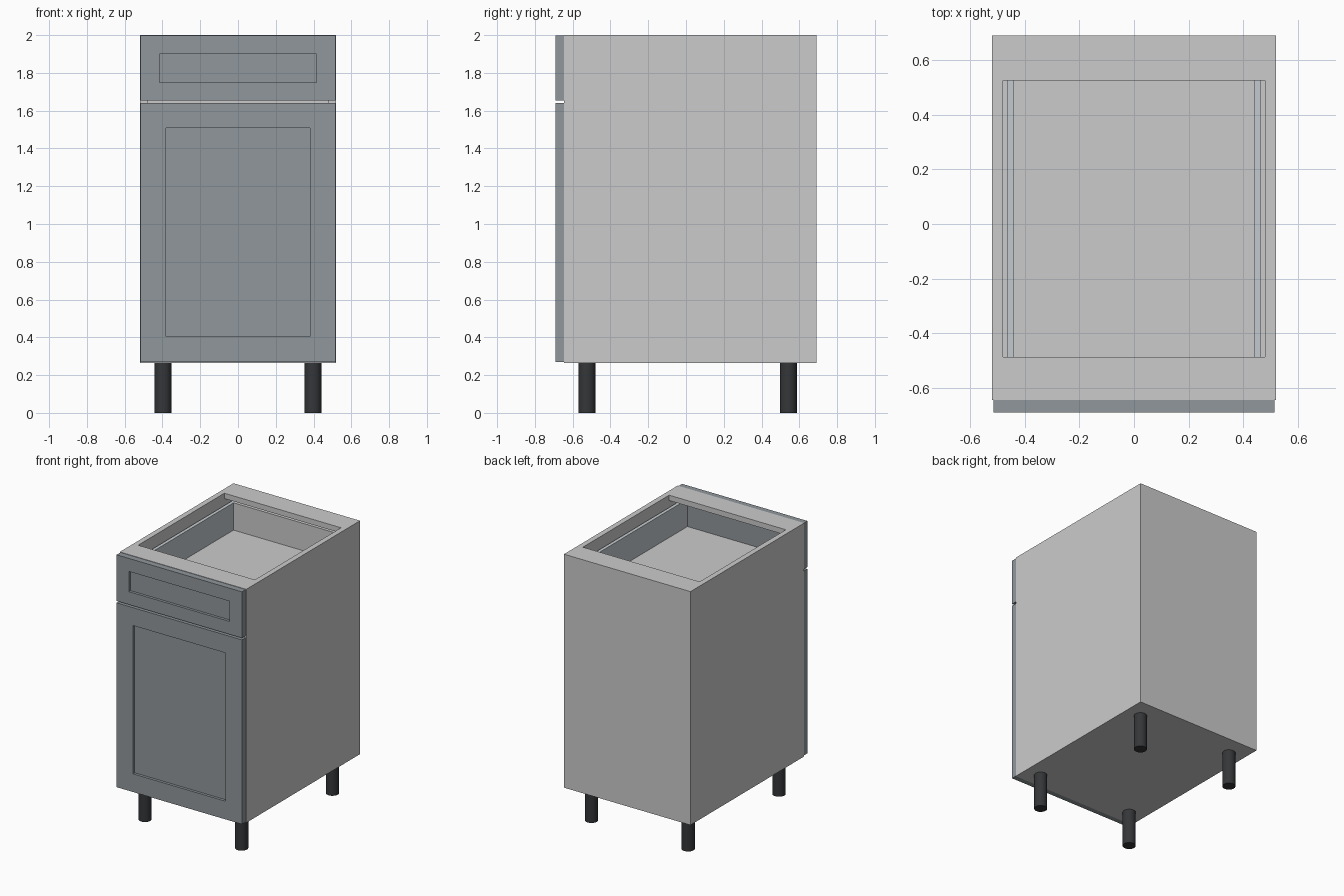
import bpy
import bmesh

if "Cube" in bpy.data.objects:
    bpy.data.objects.remove(bpy.data.objects["Cube"])


def material(name, rgb):
    m = bpy.data.materials.new(name)
    m.diffuse_color = (*rgb, 1)
    m.use_nodes = True
    m.node_tree.nodes["Principled BSDF"].inputs["Base Color"].default_value = m.diffuse_color
    return m


paint = material("slate_paint", (0.28, 0.31, 0.33))
metal = material("runner_grey", (0.55, 0.59, 0.62))
black = material("black_plastic", (0.035, 0.037, 0.04))


def finish(bm, name, mat):
    mesh = bpy.data.meshes.new(name)
    bm.to_mesh(mesh)
    bm.free()
    obj = bpy.data.objects.new(name, mesh)
    bpy.context.collection.objects.link(obj)
    if mat:
        mesh.materials.append(mat)
    return obj


def box_bmesh(x0, x1, y0, y1, z0, z1):
    bm = bmesh.new()
    bmesh.ops.create_cube(bm, size=1)
    for v in bm.verts:
        v.co = (x1 if v.co.x > 0 else x0,
                y1 if v.co.y > 0 else y0,
                z1 if v.co.z > 0 else z0)
    return bm


def box(name, x0, x1, y0, y1, z0, z1, mat=None):
    return finish(box_bmesh(x0, x1, y0, y1, z0, z1), name, mat)


def shaker_front(name, half_w, z0, z1, panel_half_w, pz0, pz1, depth=0.02):
    """Slab with a framed, recessed centre panel on its -y face."""
    bm = box_bmesh(-half_w, half_w, FRONT, CASE_FRONT, z0, z1)
    bm.normal_update()
    face = min(bm.faces, key=lambda f: f.normal.y)
    bmesh.ops.inset_region(bm, faces=[face], thickness=0.05)
    mid = (z0 + z1) / 2

    def place(y):
        for v in face.verts:
            v.co = (panel_half_w if v.co.x > 0 else -panel_half_w, y,
                    pz1 if v.co.z > mid else pz0)

    place(FRONT)
    bmesh.ops.inset_region(bm, faces=[face], thickness=0.001)
    place(FRONT + depth)
    return finish(bm, name, paint)


FRONT, CASE_FRONT, BACK = -0.69, -0.645, 0.69
BASE, TOP, T = 0.265, 2.0, 0.04
W, INNER = 0.52, 0.48

# Carcass: two sides, floor, back and two top rails
for side, s in (("left", -1), ("right", 1)):
    xs = sorted((s * INNER, s * W))
    box(side + "_side_panel", *xs, CASE_FRONT, BACK, BASE, TOP)
box("bottom_panel", -INNER, INNER, CASE_FRONT, BACK, BASE, BASE + T)
box("back_panel", -INNER, INNER, BACK - T, BACK, BASE + T, TOP - T)
box("front_top_rail", -INNER, INNER, CASE_FRONT, -0.487, TOP - T, TOP)
box("back_top_rail", -INNER, INNER, 0.525, BACK, TOP - T, TOP)

# Drawer box
for side, s in (("left", -1), ("right", 1)):
    xs = sorted((s * 0.44, s * 0.465))
    box(side + "_drawer_side", *xs, CASE_FRONT, 0.60, 1.69, 1.92, metal)
box("drawer_bottom", -0.44, 0.44, CASE_FRONT, 0.60, 1.69, 1.717)
box("drawer_back", -0.44, 0.44, 0.576, 0.60, 1.717, 1.92)

# Door and drawer fronts
shaker_front("door", 0.515, 0.27, 1.64, 0.38, 0.405, 1.507)
shaker_front("drawer_front", 0.515, 1.654, 1.997, 0.415, 1.75, 1.90)

# Cylindrical legs
for row, y in (("front", -0.525), ("back", 0.542)):
    for side, x in (("left", -0.397), ("right", 0.397)):
        bpy.ops.mesh.primitive_cylinder_add(
            vertices=32, radius=0.045, depth=BASE, location=(x, y, BASE / 2))
        leg = bpy.context.object
        leg.name = f"{row}_{side}_leg"
        leg.data.materials.append(black)
        bpy.ops.object.shade_smooth_by_angle()
